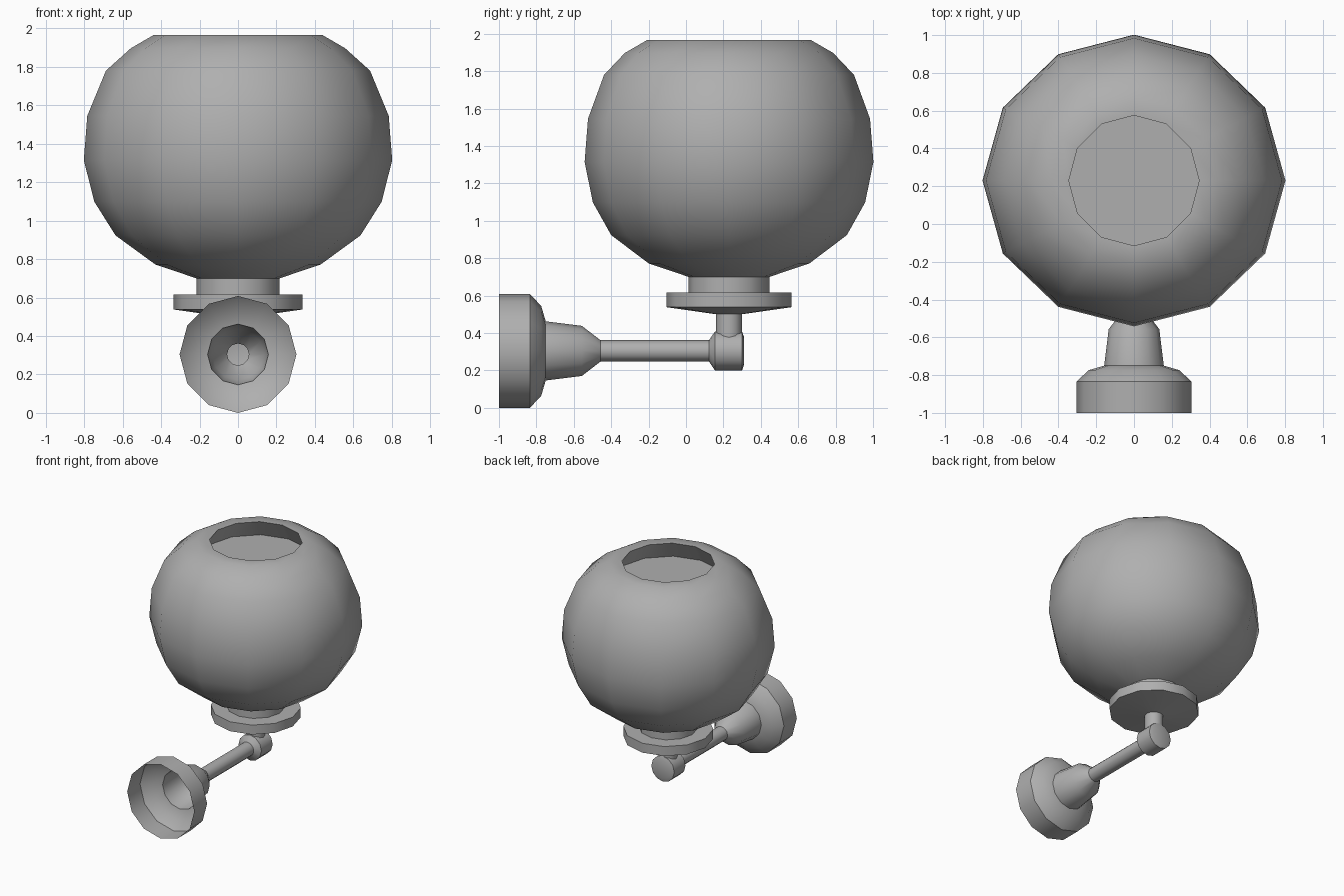
import bpy, bmesh, math

if "Cube" in bpy.data.objects:
    bpy.data.objects.remove(bpy.data.objects["Cube"])

SIDES = 12

# Mid-grey finish shared by all parts
grey = bpy.data.materials.new("dark_grey")
grey.diffuse_color = (0.43, 0.43, 0.43, 1.0)
grey.use_nodes = True
grey.node_tree.nodes["Principled BSDF"].inputs["Base Color"].default_value = grey.diffuse_color


def lathe(name, rings, location, along_y=False, cap_start=False, cap_end=False):
    """Sweep rings of (height, radius_x, radius_y) around an axis."""
    bm = bmesh.new()
    loops = []
    for ring in rings:
        h, rx = ring[0], ring[1]
        ry = ring[2] if len(ring) > 2 else rx
        loop = []
        for i in range(SIDES):
            a = math.tau * i / SIDES
            x, y = rx * math.cos(a), ry * math.sin(a)
            loop.append(bm.verts.new((x, h, -y) if along_y else (x, y, h)))
        loops.append(loop)
    for low, high in zip(loops, loops[1:]):
        for i in range(SIDES):
            j = (i + 1) % SIDES
            bm.faces.new((low[i], low[j], high[j], high[i]))
    if cap_start:
        bm.faces.new(loops[0][::-1])
    if cap_end:
        bm.faces.new(loops[-1])
    mesh = bpy.data.meshes.new(name)
    bm.to_mesh(mesh)
    bm.free()
    mesh.materials.append(grey)
    obj = bpy.data.objects.new(name, mesh)
    bpy.context.collection.objects.link(obj)
    obj.location = location
    bpy.ops.object.select_all(action='DESELECT')
    obj.select_set(True)
    bpy.context.view_layer.objects.active = obj
    bpy.ops.object.shade_smooth_by_angle(angle=math.radians(35))
    return obj


# Globe shade, slightly wider in x, with an undercut recess in the top
lathe("globe_shade", [
    (0.70, 0.217), (0.772, 0.43), (0.923, 0.637, 0.63),
    (1.098, 0.747, 0.728), (1.314, 0.802, 0.772), (1.545, 0.784, 0.754),
    (1.78, 0.687, 0.668), (1.897, 0.557), (1.966, 0.438),
    (1.966, 0.345), (1.824, 0.42),
], (0, 0.23, 0), cap_end=True)

# Stem, drip plate and neck that carry the shade
lathe("shade_holder", [
    (0.37, 0.07), (0.50, 0.07), (0.538, 0.335),
    (0.615, 0.335), (0.615, 0.217), (0.70, 0.217),
], (0, 0.23, 0), cap_start=True)

# Hollow wall cup, tapered collar and arm
lathe("wall_mount_arm", [
    (-1.0, 0.304), (-0.834, 0.304), (-0.774, 0.24), (-0.75, 0.158),
    (-0.557, 0.134), (-0.457, 0.057), (0.123, 0.057),
], (0, 0, 0.304), along_y=True)

# Joint at the end of the arm
lathe("elbow_joint", [
    (0.123, 0.057), (0.155, 0.104), (0.30, 0.104), (0.31, 0.075),
], (0, 0, 0.304), along_y=True, cap_end=True)
